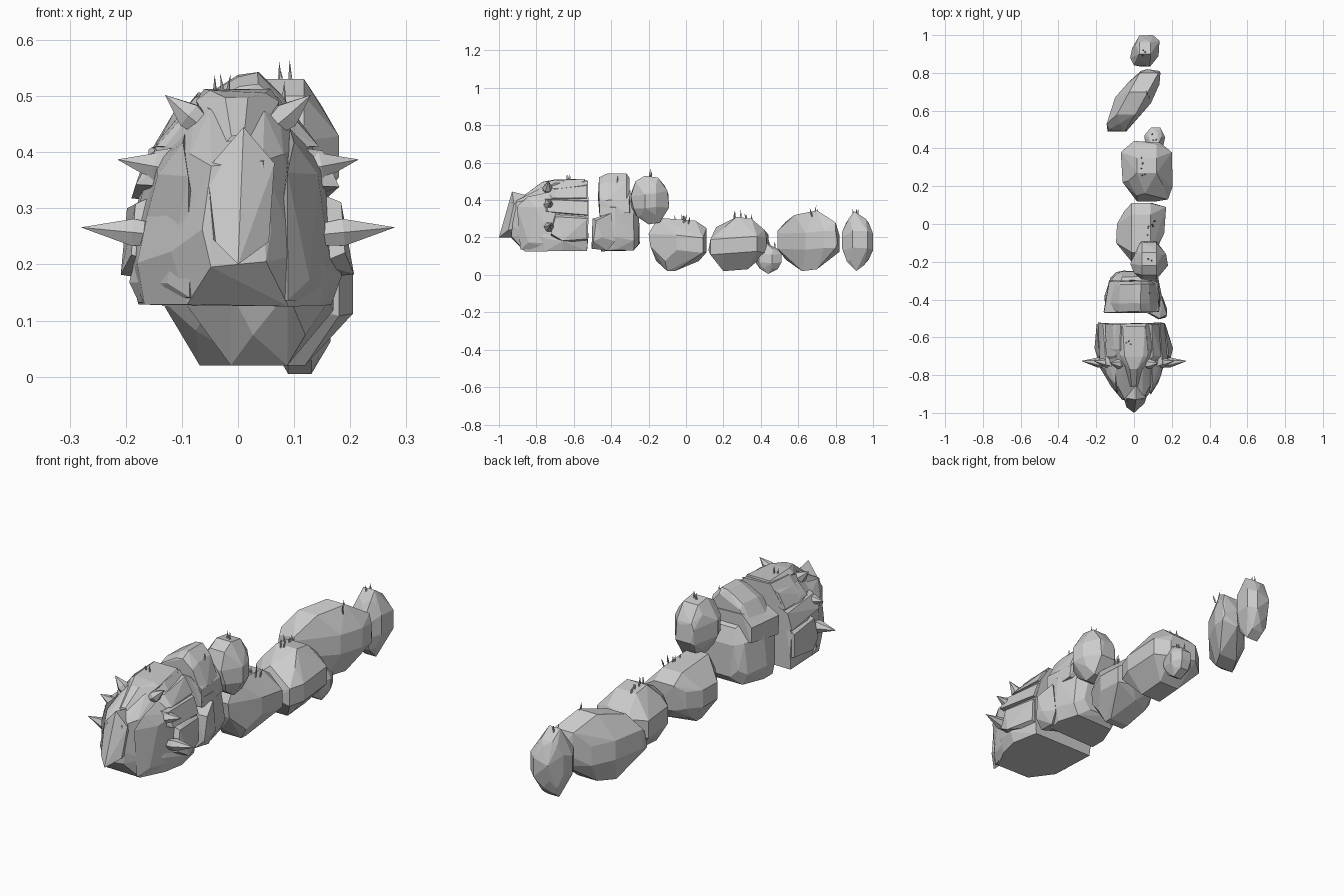
import bpy, bmesh, math, random
from mathutils import Vector

random.seed(4)


def hull(name, pts, jitter=0.0):
    """Flat-faced stone: convex hull of a few points."""
    bm = bmesh.new()
    for p in pts:
        bm.verts.new([c + random.uniform(-jitter, jitter) for c in p])
    res = bmesh.ops.convex_hull(bm, input=bm.verts)
    junk = {v for v in res["geom_interior"] + res["geom_unused"]
            if isinstance(v, bmesh.types.BMVert)}
    bmesh.ops.delete(bm, geom=list(junk), context='VERTS')
    bmesh.ops.dissolve_limit(bm, angle_limit=math.radians(6), verts=bm.verts, edges=bm.edges)
    bmesh.ops.recalc_face_normals(bm, faces=bm.faces)
    me = bpy.data.meshes.new(name)
    bm.to_mesh(me)
    bm.free()
    ob = bpy.data.objects.new(name, me)
    bpy.context.collection.objects.link(ob)
    return ob


def sections(name, secs, jitter=0.005):
    """Stone from half sections: y, right-side scale, [(half width, z)]."""
    return hull(name, [(w * s, y, z) for y, r, prof in secs for w, z in prof for s in (-1, r)], jitter)


def rock(name, side, top, skew=0.0, wide=0.38):
    """Boulder that follows a side profile (y, z) and a top outline (x, y)."""
    ys, zs = [p[0] for p in side], [p[1] for p in side]
    xs = [p[0] for p in top]
    xc, yc = (min(xs) + max(xs)) / 2, (min(ys) + max(ys)) / 2
    zl, h = min(zs), max(zs) - min(zs)
    hy = (max(ys) - min(ys)) / 2
    hx = (max(xs) - min(xs)) / 2 - abs(skew) * hy * 0.5
    zc = zl + h * 0.5
    pts = []
    for y, z in side:
        for k in (-wide, wide):
            pts.append((xc + skew * (y - yc) + hx * k, y, z))
    for x, y in top:
        d = random.uniform(-.06, .06) * h
        pts += [(x, y, zc + d - h * 0.14), (x, y, zc + d + h * 0.14)]
    for i in range(12):                       # rounded shoulders
        a = 2 * math.pi * (i + 0.4) / 6
        up = 1 if i < 6 else -1
        u, v = math.cos(a) * 0.77, math.sin(a) * 0.74
        y = yc + hy * v
        pts.append((xc + hx * u + skew * (y - yc), y, zl + h / 2 + up * h * 0.31))
    return hull(name, pts)


def spike(name, base, tip, r):
    """Six-sided thorn, thickest part-way along."""
    b, t = Vector(base), Vector(tip)
    q = (t - b).to_track_quat('Z', 'Y')
    pts = [t]
    for f, s in ((0, 0.6), (0.45, 1.0)):
        for i in range(6):
            a = i * math.pi / 3
            pts.append(b.lerp(t, f) + q @ Vector((math.cos(a) * r * s, math.sin(a) * r * s, 0)))
    return hull(name, pts)


def tuft(x, y, z, n=3, h=0.06):
    """Small clump of grass blades."""
    for i in range(n):
        p = Vector((x + random.uniform(-.012, .012), y + random.uniform(-.025, .025), z))
        lean = Vector((random.uniform(-.01, .01), random.uniform(-.015, .015), h * random.uniform(.7, 1.1)))
        spike("grass_blade", p, p + lean, 0.004)


# Head core
sections("head_core", [
    (-0.525, .82, [(.175, .13), (.185, .2), (.18, .3), (.14, .42), (.075, .505)]),
    (-0.66, .93, [(.175, .13), (.195, .18), (.18, .3), (.14, .42), (.08, .50)]),
    (-0.76, .88, [(.165, .13), (.175, .2), (.15, .33), (.12, .41), (.05, .475)]),
    (-0.86, .95, [(.09, .13), (.115, .22), (.09, .40)]),
    (-0.93, 1, [(.05, .20), (.06, .26), (.045, .38)])])
# Face slabs and nose
hull("nose", [(-.055, -.92, .37), (-.04, -.97, .24), (0, -1, .2), (.055, -.95, .24), (.065, -.92, .38),
              (.01, -.93, .445), (.01, -.83, .42), (-.05, -.86, .25), (.05, -.86, .25), (0, -.87, .2)])
for s, n in ((-1, "left"), (1, "right")):
    def side(pts):
        """Place points on one side; the right side is slightly narrower at the back."""
        return [(x * s * (.84 if s > 0 and y > -.6 else 1), y, z) for x, y, z in pts]

    c = .85 if s > 0 else 1
    hull(n + "_cheek", side((
        (.195 * c, -.70, .17), (.18 * c, -.70, .135), (.09, -.885, .14), (.085, -.90, .36), (.13, -.84, .17),
        (.14, -.80, .36), (.10, -.85, .42), (.09, -.74, .44), (.15, -.70, .38), (.05, -.8, .13))), .004)
    # Overlapping side plates
    hull(n + "_lower_plate", side((
        (.20, -.53, .19), (.208, -.66, .18), (.19, -.72, .22), (.195, -.53, .30), (.185, -.70, .31),
        (.14, -.53, .17), (.14, -.72, .2), (.14, -.53, .33), (.14, -.7, .33))), .003)
    hull(n + "_upper_plate", side((
        (.19, -.525, .32), (.18, -.74, .34), (.165, -.525, .39), (.15, -.74, .40),
        (.12, -.525, .31), (.1, -.76, .34), (.12, -.525, .41), (.1, -.76, .41))), .003)
    hull(n + "_brow_plate", side((
        (.155, -.53, .41), (.145, -.70, .41), (.115, -.53, .475), (.10, -.70, .46),
        (.09, -.53, .40), (.08, -.76, .41), (.06, -.53, .49), (.05, -.75, .46))), .003)
    # Thorns
    spike(n + "_low_spike", (s * .11, -.74, .25), (s * .28, -.725, .266), .028)
    spike(n + "_mid_spike", (s * .09, -.74, .365), (s * .215, -.725, .387), .028)
    spike(n + "_top_spike", (s * .05, -.745, .435), (s * .13, -.735, .502), .027)
# Crown ridge
sections("crown", [(-0.54, 1, [(.07, .50), (.06, .512)]), (-0.70, 1, [(.075, .49), (.05, .508)]),
                   (-0.77, 1, [(.03, .475), (.02, .495)]), (-0.86, 1, [(.03, .41), (.01, .43)]),
                   (-0.62, 1, [(.05, .4)])], .003)

# Neck: lower blocks, band and raised top slab
sections("neck_base", [
    (-0.455, .9, [(.13, .13), (.155, .19), (.15, .36), (.08, .43)]),
    (-0.38, .95, [(.14, .13), (.155, .2), (.14, .36), (.08, .43)]),
    (-0.28, 1, [(.10, .13), (.125, .18), (.11, .33), (.06, .39)]),
    (-0.25, .8, [(.06, .17), (.10, .21), (.07, .32)])])
sections("neck_band", [(-0.465, .86, [(.16, .32), (.155, .40), (.09, .45)]),
                       (-0.30, .95, [(.135, .33), (.13, .40), (.08, .45)])])
hull("neck_top", [(x, y, z + dz) for y, k, dz in ((-.465, 1, -.02), (-.42, 1, 0), (-.32, .9, 0), (-.305, .85, -.02))
                  for x, z in ((-.14 * k, .40), (-.08 * k, .49), (0, .535), (.035, .54), (.085 * k, .50), (.13 * k, .40))], .003)
# Broken slab on the right of the neck
hull("neck_chip", [(.13, -.505, .14), (.135, -.50, .30), (.17, -.495, .18), (.175, -.48, .29), (.05, -.46, .14),
                   (.06, -.46, .31), (.175, -.45, .2), (.15, -.40, .33), (.15, -.38, .18), (.14, -.42, .13)])

# Boulder trail
rock("shoulder_boulder",
     [(-.295, .42), (-.27, .5), (-.22, .53), (-.15, .52), (-.10, .45), (-.09, .36), (-.14, .28), (-.2, .27), (-.26, .31)],
     [(-.02, -.21), (0, -.26), (.06, -.295), (.13, -.28), (.18, -.22), (.17, -.16), (.1, -.095), (.03, -.1)])
rock("body_boulder",
     [(-.2, .22), (-.19, .15), (-.1, .02), (-.06, .02), (.1, .13), (.11, .25), (.05, .29), (-.15, .305)],
     [(-.095, -.1), (-.09, 0), (-.05, .07), (.1, .11), (.17, .09), (.16, -.05), (.1, -.15), (0, -.18)])
rock("middle_boulder",
     [(.12, .13), (.2, .02), (.33, .03), (.43, .15), (.42, .24), (.35, .30), (.27, .31), (.15, .22)],
     [(-.07, .38), (-.06, .22), (.03, .14), (.18, .13), (.205, .2), (.2, .38), (.14, .43), (0, .44)])
rock("small_boulder",
     [(.375, .1), (.4, .03), (.44, .005), (.49, .03), (.51, .08), (.48, .14), (.43, .17), (.39, .15)],
     [(.055, .47), (.06, .41), (.1, .375), (.15, .39), (.165, .46), (.14, .51), (.09, .51)])
rock("rear_boulder",
     [(.49, .14), (.5, .22), (.58, .32), (.7, .345), (.8, .28), (.81, .17), (.7, .03), (.62, .02)],
     [(-.145, .53), (-.10, .67), (-.03, .75), (.07, .82), (.14, .80), (.135, .74), (.09, .64), (-.05, .49)],
     skew=.55, wide=.5)
rock("tail_boulder",
     [(.835, .2), (.87, .3), (.9, .34), (.96, .3), (.998, .2), (.95, .05), (.91, .02), (.86, .07), (.84, .13)],
     [(-.02, .88), (0, .84), (.08, .835), (.13, .89), (.135, .97), (.1, 1.0), (.03, .98), (-.01, .93)])

# Grass tufts
for t in ((.07, -.39, .47), (-.03, -.62, .48), (.085, -.2, .50), (.08, -.03, .27), (.1, 0, .27),
          (.05, .28, .29), (.04, .33, .28), (.11, .465, .14), (.07, .70, .31), (.06, .91, .31)):
    tuft(*t)
